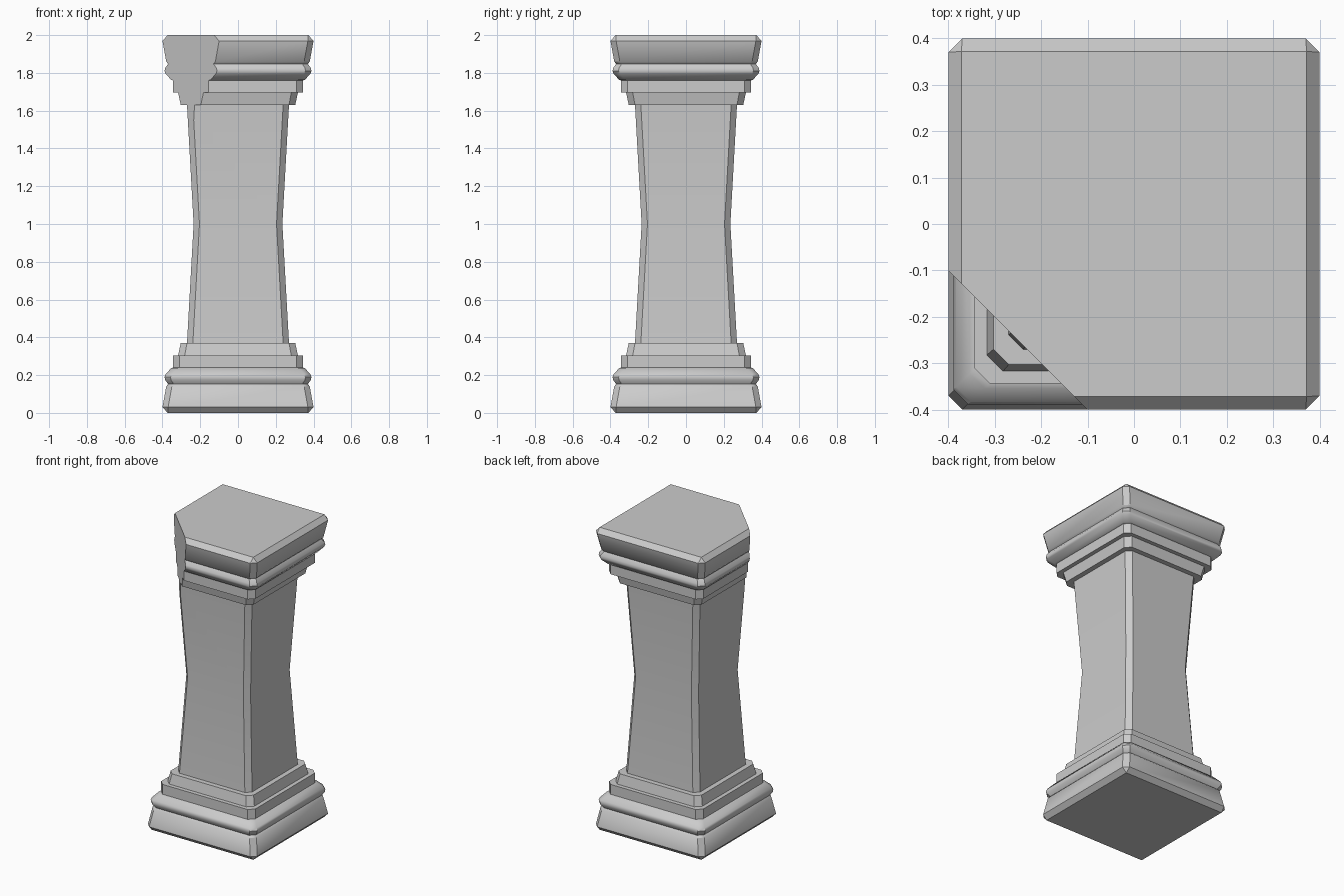
import bpy, bmesh
from mathutils import Vector

if "Cube" in bpy.data.objects:
    bpy.data.objects.remove(bpy.data.objects["Cube"])

# half profile of the pillar: (height, half width, corner chamfer)
half = [
    (0.00, 0.372, 0.0), (0.03, 0.40, 0.03), (0.14, 0.38, 0.03),          # plinth
    (0.152, 0.37, 0.03), (0.175, 0.386, 0.031), (0.19, 0.389, 0.032),    # rounded moulding
    (0.205, 0.383, 0.032), (0.237, 0.354, 0.032),
    (0.24, 0.344, 0.033), (0.305, 0.344, 0.033),                         # upper steps
    (0.305, 0.317, 0.035), (0.37, 0.303, 0.033),
    (0.37, 0.27, 0.031),                                                 # shaft
]
profile = half + [(1.0, 0.235, 0.031)] + [(2 - z, w, c) for z, w, c in reversed(half)]


def ring(bm, z, w, c):
    """Square outline with chamfered corners."""
    k = w - c
    pts = [(w, -k), (w, k), (k, w), (-k, w), (-w, k), (-w, -k), (-k, -w), (k, -w)]
    return [bm.verts.new((x, y, z)) for x, y in pts]


bm = bmesh.new()
rings = [ring(bm, *p) for p in profile]
for a, b in zip(rings, rings[1:]):
    for i in range(8):
        j = (i + 1) % 8
        bm.faces.new((a[i], a[j], b[j], b[i]))
bm.faces.new(rings[0][::-1])
bm.faces.new(rings[-1])
bmesh.ops.remove_doubles(bm, verts=bm.verts, dist=1e-5)

# broken-off front left corner of the capital
top_faces = [f for f in bm.faces if f.calc_center_median().z > 1]
edges = {e for f in top_faces for e in f.edges}
verts = {v for f in top_faces for v in f.verts}
bmesh.ops.bisect_plane(bm, geom=list(verts) + list(edges) + top_faces,
                       plane_co=Vector((-0.25, -0.25, 1.8)),
                       plane_no=Vector((-1, -1, 0)).normalized(), clear_outer=True)
bmesh.ops.holes_fill(bm, edges=[e for e in bm.edges if e.is_boundary], sides=0)
bmesh.ops.recalc_face_normals(bm, faces=bm.faces)

mesh = bpy.data.meshes.new("pillar")
bm.to_mesh(mesh)
bm.free()
pillar = bpy.data.objects.new("pillar", mesh)
bpy.context.collection.objects.link(pillar)
bpy.context.view_layer.objects.active = pillar
pillar.select_set(True)
bpy.ops.object.shade_smooth_by_angle(angle=0.61)
